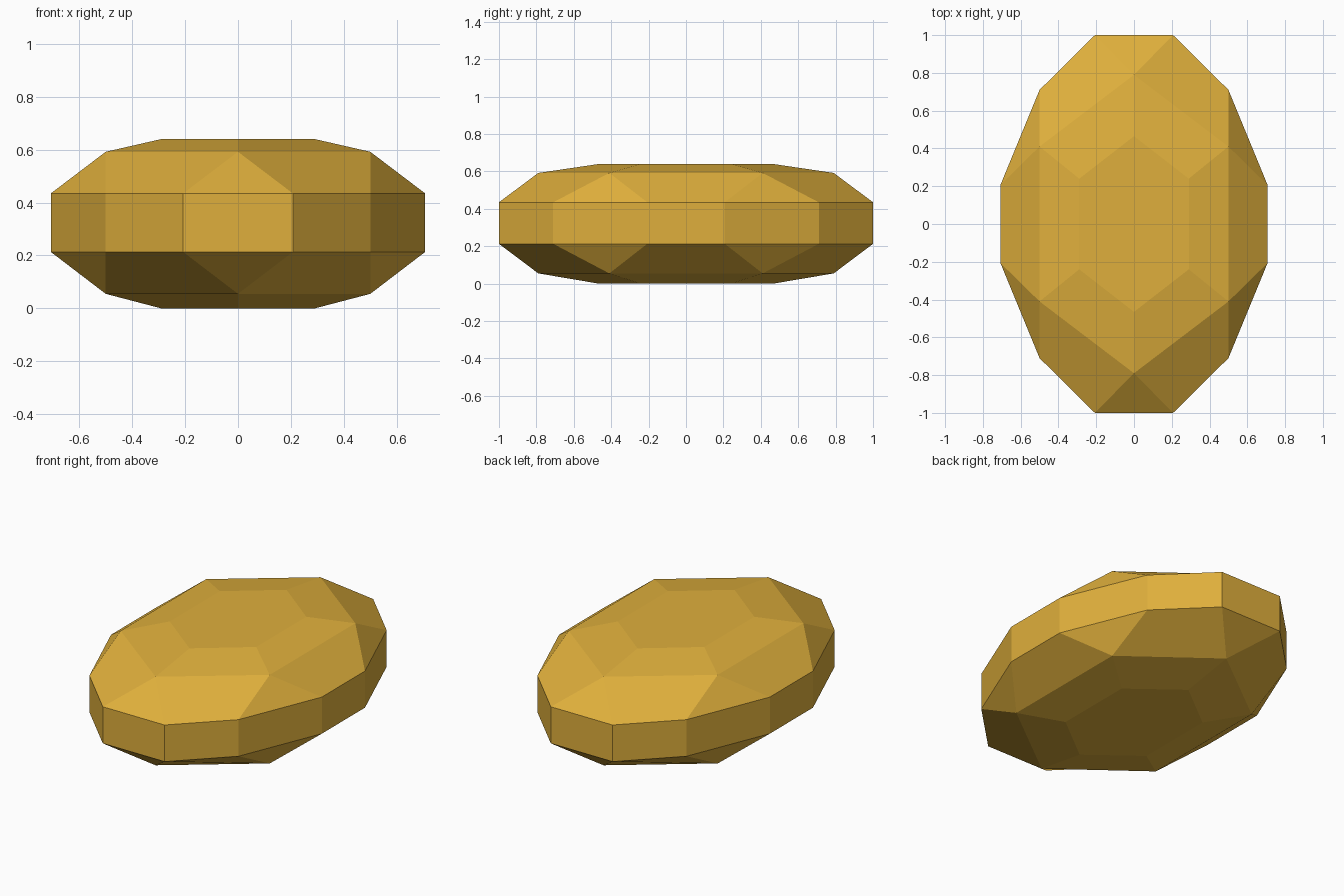
import bpy, bmesh

if "Cube" in bpy.data.objects:
    bpy.data.objects.remove(bpy.data.objects["Cube"])

gold = bpy.data.materials.new("golden yellow")
gold.diffuse_color = (0.74, 0.43, 0.045, 1)
gold.use_nodes = True
gold.node_tree.nodes["Principled BSDF"].inputs["Base Color"].default_value = gold.diffuse_color


def mirrored(pts):
    """Quarter outline (from the -y end to the +x side) -> full closed ring."""
    right = pts + [(x, -y) for x, y in reversed(pts)]
    ring = right + [(-x, y) for x, y in reversed(right)]
    out = []
    for p in ring:
        p = (p[0] + 0.0, p[1] + 0.0)
        if p not in out:
            out.append(p)
    return out


girdle = mirrored([(0.207, -1.0), (0.5, -0.71), (0.707, -0.207)])   # 12 points
shoulder = mirrored([(0.0, -0.79), (0.5, -0.41)])                   # 6 points
table = mirrored([(0.0, -0.465), (0.29, -0.24)])                    # 6 points

bm = bmesh.new()


def add_ring(pts, z):
    return [bm.verts.new((x, y, z)) for x, y in pts]


def add_cap(g, s, t):
    """Facets from the girdle over the shoulder to the flat table."""
    for i in range(6):
        j = (i + 1) % 6
        a, b, c = g[2 * i - 1], g[2 * i], g[(2 * i + 1) % 12]
        bm.faces.new((a, b, s[i]))           # triangle under each shoulder point
        bm.faces.new((b, c, s[j], s[i]))     # kite between shoulder points
        bm.faces.new((s[i], s[j], t[j], t[i]))
    bm.faces.new(t)


# girdle band with crown above and pavilion below
low, high = add_ring(girdle, 0.213), add_ring(girdle, 0.435)
for i in range(12):
    j = (i + 1) % 12
    bm.faces.new((low[i], low[j], high[j], high[i]))
add_cap(high, add_ring(shoulder, 0.592), add_ring(table, 0.64))
add_cap(low, add_ring(shoulder, 0.055), add_ring(table, 0.0))
bmesh.ops.recalc_face_normals(bm, faces=bm.faces[:])

mesh = bpy.data.meshes.new("faceted_gem")
bm.to_mesh(mesh)
bm.free()
mesh.materials.append(gold)
gem = bpy.data.objects.new("faceted_gem", mesh)
bpy.context.collection.objects.link(gem)
